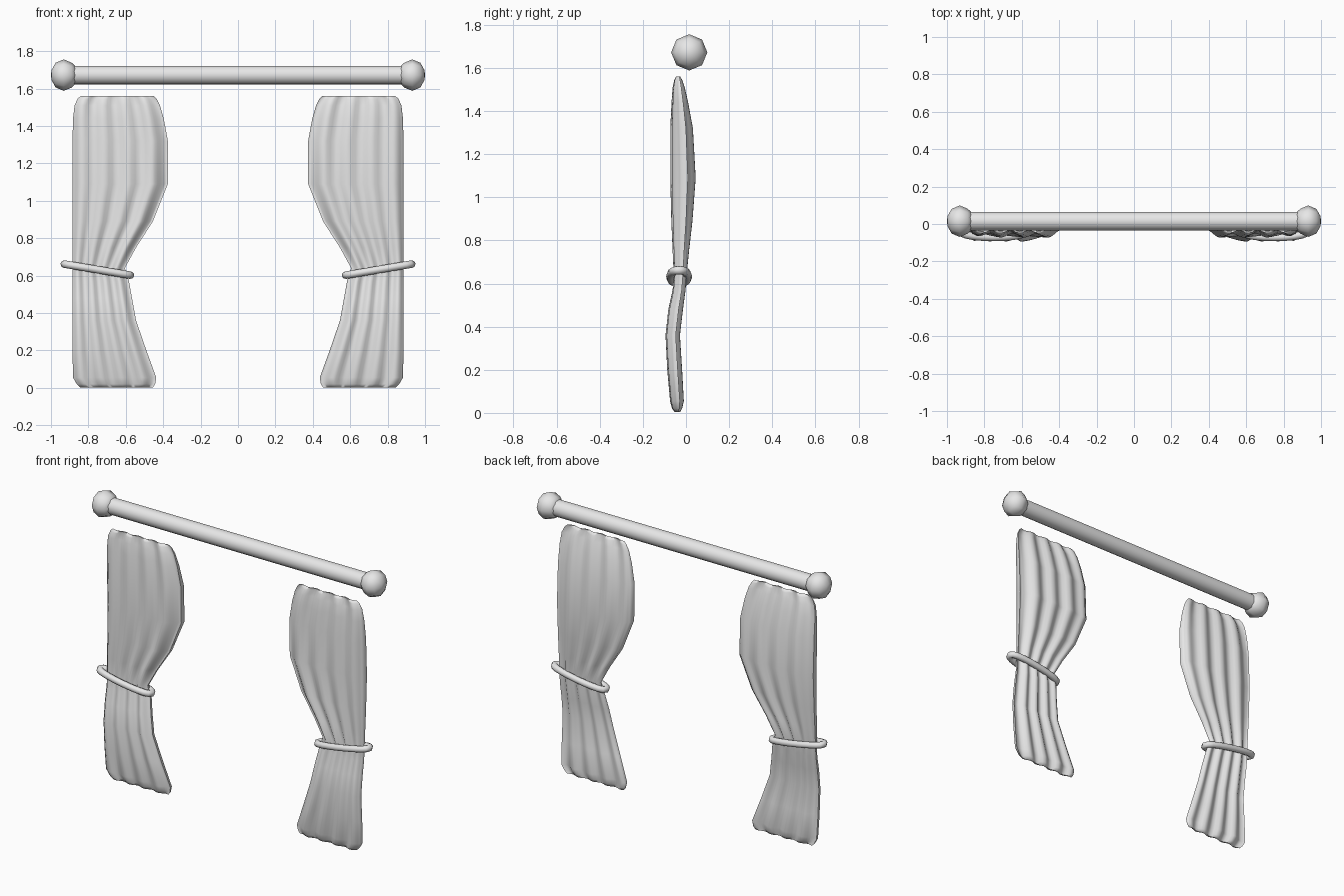
import bpy, bmesh, math
from mathutils import Matrix, Vector

if "Cube" in bpy.data.objects:
    bpy.data.objects.remove(bpy.data.objects["Cube"])

grey = bpy.data.materials.new("light_grey")
grey.diffuse_color = (0.8, 0.8, 0.8, 1)
grey.use_nodes = True
grey.node_tree.nodes["Principled BSDF"].inputs["Base Color"].default_value = grey.diffuse_color


def finish(name, bm, mirror=True, angle=60):
    bmesh.ops.recalc_face_normals(bm, faces=bm.faces)
    me = bpy.data.meshes.new(name)
    bm.to_mesh(me)
    bm.free()
    me.materials.append(grey)
    ob = bpy.data.objects.new(name, me)
    bpy.context.collection.objects.link(ob)
    if mirror:
        ob.modifiers.new("mirror", 'MIRROR')
    bpy.context.view_layer.objects.active = ob
    ob.select_set(True)
    bpy.ops.object.shade_smooth_by_angle(angle=math.radians(angle))
    ob.select_set(False)
    return ob


def bridge(bm, a, b):
    n = len(a)
    for i in range(n):
        bm.faces.new((a[i], a[(i + 1) % n], b[(i + 1) % n], b[i]))


ROD_Y, ROD_Z = 0.015, 1.672

# Straight curtain rod
bm = bmesh.new()
bmesh.ops.create_cone(bm, cap_ends=True, segments=16, radius1=0.05, radius2=0.05, depth=1.78,
                      matrix=Matrix.Translation((0, ROD_Y, ROD_Z)) @ Matrix.Rotation(math.pi / 2, 4, 'Y'))
finish("rod", bm, mirror=False)

# Eight-sided rounded end knobs, turned about the rod axis
bm = bmesh.new()
rings = []
for x, r in [(0.868, 0.047), (0.89, 0.067), (0.932, 0.084), (0.975, 0.066), (0.997, 0.027)]:
    rings.append([bm.verts.new((x, ROD_Y + r * math.cos(k * math.pi / 4), ROD_Z + r * math.sin(k * math.pi / 4)))
                  for k in range(8)])
for a, b in zip(rings, rings[1:]):
    bridge(bm, a, b)
tip = bm.verts.new((1.0, ROD_Y, ROD_Z))
for k in range(8):
    bm.faces.new((rings[-1][k], rings[-1][(k + 1) % 8], tip))
bm.faces.new(rings[0])
finish("rod_knobs", bm)

# Gathered curtain: z, inner x, outer x, front y, back y
ROWS = [(0.003, 0.455, 0.845, -0.052, -0.028),
        (0.02, 0.443, 0.862, -0.065, -0.018),
        (0.055, 0.437, 0.882, -0.074, -0.010),
        (0.20, 0.490, 0.885, -0.087, -0.018),
        (0.36, 0.545, 0.885, -0.095, -0.028),
        (0.48, 0.567, 0.885, -0.082, -0.014),
        (0.57, 0.583, 0.885, -0.062, -0.002),
        (0.64, 0.605, 0.885, -0.057, 0.003),
        (0.75, 0.545, 0.885, -0.062, 0.014),
        (0.89, 0.455, 0.885, -0.068, 0.030),
        (1.09, 0.375, 0.885, -0.073, 0.045),
        (1.32, 0.375, 0.885, -0.073, 0.032),
        (1.44, 0.397, 0.882, -0.067, 0.010),
        (1.51, 0.417, 0.874, -0.062, -0.006),
        (1.545, 0.435, 0.858, -0.054, -0.018),
        (1.56, 0.450, 0.842, -0.047, -0.027)]
COLS = 32
bm = bmesh.new()
loops = []
for z, xi, xo, yf, yb in ROWS:
    front, back = [], []
    mid, half = (yf + yb) / 2, (yb - yf) / 2
    amp = min(0.011, half * 0.6)
    for i in range(COLS + 1):
        u = 0.5 - 0.5 * math.cos(math.pi * (0.12 + 0.76 * i / COLS))
        u = (u - 0.0351) / 0.9298
        edge = max(0.12, min(1, 4 * u * (1 - u) * 1.9)) ** 0.5
        wave = amp * math.sin(u * 8 * math.pi + 0.6)
        x = xi + (xo - xi) * u
        t = (half - amp) * edge
        front.append(bm.verts.new((x, mid + wave - t, z)))
        back.append(bm.verts.new((x, mid + wave + t, z)))
    loops.append((front, back))
for (f0, b0), (f1, b1) in zip(loops, loops[1:]):
    bridge(bm, f0 + b0[::-1], f1 + b1[::-1])
# Top and bottom hems
for f, b in (loops[0], loops[-1]):
    for i in range(COLS):
        bm.faces.new((f[i], f[i + 1], b[i + 1], b[i]))
finish("curtains", bm, angle=70)

# Tilted oval tie-back rings
bm = bmesh.new()
tilt = Matrix.Translation((0.752, -0.032, 0.632)) @ Matrix.Rotation(math.radians(-9.5), 4, 'Y')
rings = []
for i in range(20):
    a = 2 * math.pi * i / 20
    c, s = math.cos(a), math.sin(a)
    centre = Vector((0.18 * c, 0.04 * math.copysign(abs(s) ** 0.75, s), 0))
    out = Vector((c * 0.04, s * 0.18, 0)).normalized()
    rings.append([bm.verts.new(tilt @ (centre + 0.02 * (out * math.cos(k * math.pi / 4)
                                                       + Vector((0, 0, math.sin(k * math.pi / 4))))))
                  for k in range(8)])
for i in range(20):
    bridge(bm, rings[i], rings[(i + 1) % 20])
finish("tie_backs", bm)
